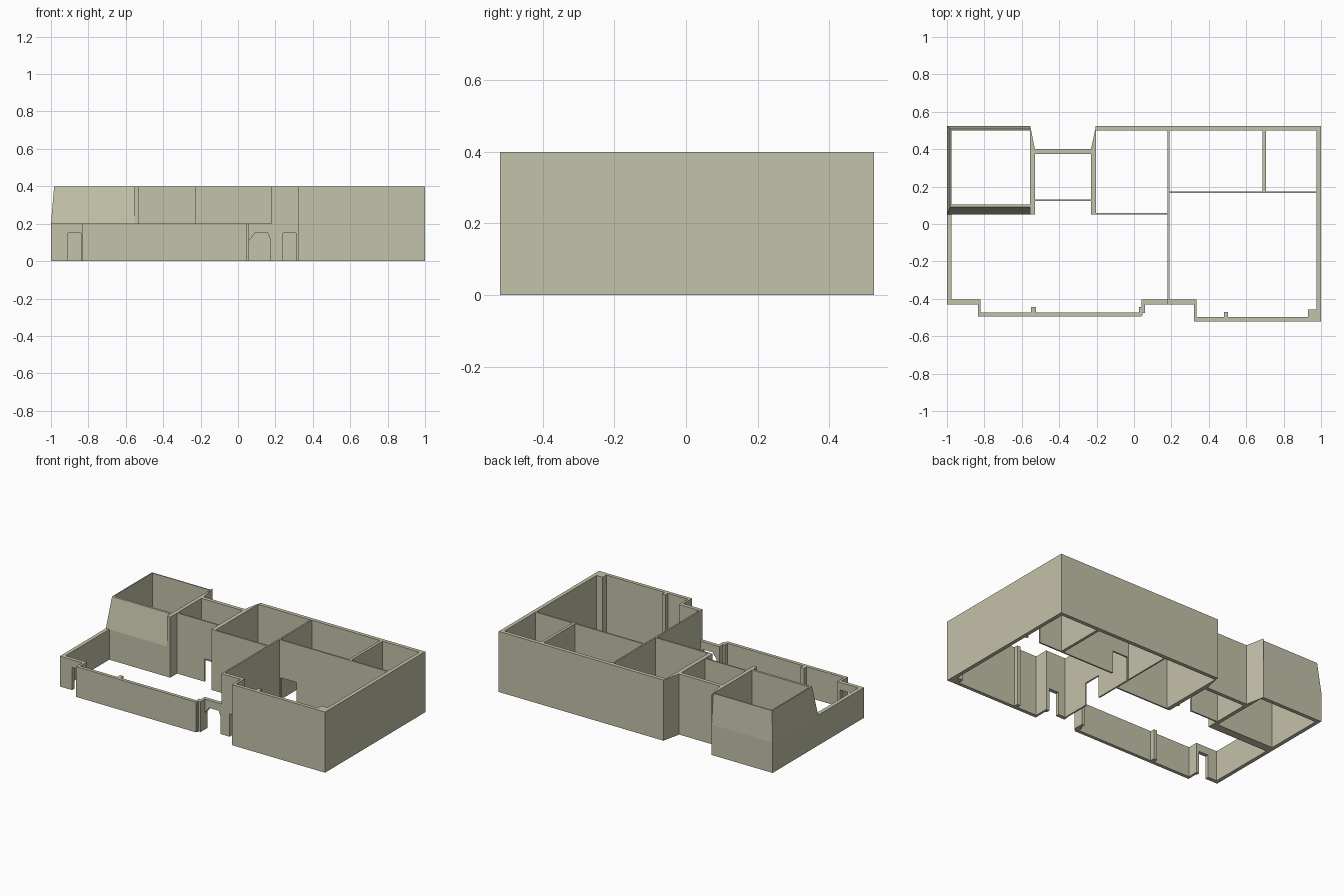
import bpy, bmesh

if "Cube" in bpy.data.objects:
    bpy.data.objects.remove(bpy.data.objects["Cube"])

LOW, HIGH = 0.2, 0.4
mat = bpy.data.materials.new("plaster_olive")
mat.diffuse_color = (0.55, 0.54, 0.40, 1)
mat.use_nodes = True
mat.node_tree.nodes["Principled BSDF"].inputs["Base Color"].default_value = mat.diffuse_color


def finish(name, bm):
    bmesh.ops.recalc_face_normals(bm, faces=bm.faces[:])
    me = bpy.data.meshes.new(name)
    bm.to_mesh(me)
    bm.free()
    me.materials.append(mat)
    ob = bpy.data.objects.new(name, me)
    bpy.context.collection.objects.link(ob)
    return ob


def extrude(name, pts, offset):
    """Extrude a planar outline into a solid."""
    bm = bmesh.new()
    face = bm.faces.new([bm.verts.new(p) for p in pts])
    res = bmesh.ops.extrude_face_region(bm, geom=[face], use_keep_orig=True)
    verts = [v for v in res["geom"] if isinstance(v, bmesh.types.BMVert)]
    bmesh.ops.translate(bm, verts=verts, vec=offset)
    bmesh.ops.triangulate(bm, faces=[f for f in bm.faces if len(f.verts) > 4])
    return finish(name, bm)


def wall(name, x0, x1, y0, y1, h, doors=()):
    """Wall along its longer axis; doors are (start, end, chamfer_left, chamfer_right)."""
    along_x = (x1 - x0) > (y1 - y0)
    a, b = (x0, x1) if along_x else (y0, y1)
    prof = [(a, 0)]
    for s, e, cl, cr in doors:
        prof.append((s, 0))
        prof += [(s, 0.11), (s + cl, 0.15)] if cl else [(s, 0.15)]
        prof += [(e - cr, 0.15), (e, 0.11)] if cr else [(e, 0.15)]
        prof.append((e, 0))
    prof += [(b, 0), (b, h), (a, h)]
    if along_x:
        return extrude(name, [(p, y0, z) for p, z in prof], (0, y1 - y0, 0))
    return extrude(name, [(x0, p, z) for p, z in prof], (x1 - x0, 0, 0))


def prism(name, plan, h):
    return extrude(name, [(x, y, 0) for x, y in plan], (0, 0, h))


def leaning(name, lower, upper):
    """Wall that is straight to LOW and then leans in to HIGH; rects are x0,x1,y0,y1."""
    bm = bmesh.new()
    rings = []
    for (x0, x1, y0, y1), z in ((lower, 0), (lower, LOW), (upper, HIGH)):
        rings.append([bm.verts.new(p) for p in
                      ((x0, y0, z), (x1, y0, z), (x1, y1, z), (x0, y1, z))])
    for r, s in zip(rings, rings[1:]):
        for i in range(4):
            j = (i + 1) % 4
            bm.faces.new((r[i], r[j], s[j], s[i]))
    bm.faces.new(rings[0])
    bm.faces.new(rings[-1])
    return finish(name, bm)


# Back left room with leaning upper walls
leaning("left_room_front_wall", (-1, -0.53, 0.05, 0.105), (-0.98, -0.53, 0.09, 0.105))
leaning("left_room_side_wall", (-1, -0.975, 0.05, 0.525), (-0.983, -0.975, 0.09, 0.507))
leaning("left_room_back_wall", (-1, -0.555, 0.50, 0.525), (-0.983, -0.555, 0.50, 0.507))
prism("left_room_inner_wall", [(-0.555, 0.05), (-0.53, 0.05), (-0.53, 0.40), (-0.555, 0.525)], HIGH)

# Recessed middle room
wall("recess_back_wall", -0.54, -0.22, 0.375, 0.40, HIGH)
wall("recess_front_wall", -0.535, -0.225, 0.122, 0.132, HIGH, [(-0.33, -0.24, 0, 0)])
prism("recess_side_wall", [(-0.23, 0.05), (-0.203, 0.05), (-0.203, 0.525), (-0.23, 0.40)], HIGH)

# Right half outer shell
wall("back_wall", -0.205, 1, 0.50, 0.525, HIGH)
wall("right_wall", 0.975, 1, -0.52, 0.525, HIGH)
wall("front_wall_right", 0.32, 1, -0.52, -0.497, HIGH)
wall("front_return_right", 0.32, 0.335, -0.52, -0.405, HIGH)
wall("entry_wall_right", 0.18, 0.335, -0.43, -0.405, HIGH, [(0.24, 0.31, 0, 0)])

# Thin partitions
wall("hall_partition", -0.21, 0.185, 0.05, 0.06, HIGH)
wall("central_partition", 0.179, 0.189, -0.43, 0.51, HIGH, [(-0.22, -0.10, 0, 0)])
wall("cross_partition", 0.185, 0.98, 0.165, 0.175, HIGH, [(0.195, 0.31, 0, 0), (0.87, 0.96, 0, 0)])
wall("small_room_partition", 0.688, 0.706, 0.17, 0.51, HIGH)

# Low walls around the front left terrace
wall("terrace_left_wall", -1, -0.975, -0.43, 0.06, LOW)
wall("terrace_door_wall", -1, -0.82, -0.43, -0.405, LOW, [(-0.91, -0.84, 0, 0)])
wall("terrace_left_return", -0.835, -0.82, -0.495, -0.405, LOW)
wall("terrace_front_wall", -0.835, 0.04, -0.495, -0.473, LOW)
wall("terrace_right_return", 0.04, 0.06, -0.475, -0.405, LOW)
wall("entry_wall_left", 0.05, 0.185, -0.43, -0.405, LOW, [(0.06, 0.175, 0.03, 0.015)])

# Pilasters
for name, x0, x1, y0, y1, h in (
        ("terrace_pilaster", -0.55, -0.525, -0.48, -0.443, LOW),
        ("terrace_corner_pilaster", 0.028, 0.045, -0.49, -0.445, LOW),
        ("room_pilaster", 0.48, 0.503, -0.50, -0.47, HIGH),
        ("room_corner_pilaster", 0.93, 0.98, -0.50, -0.458, HIGH)):
    wall(name, x0, x1, y0, y1, h)
